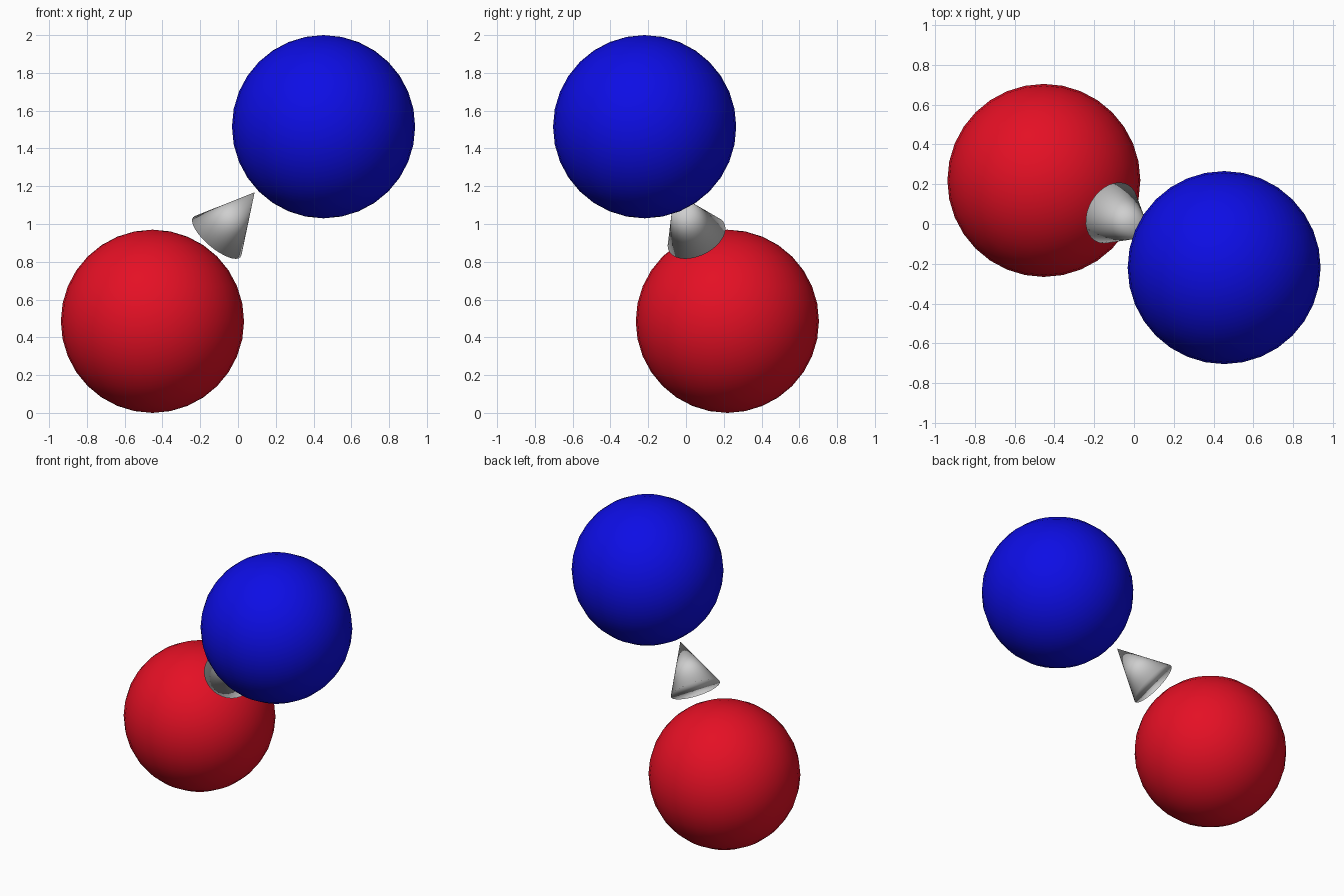
import bpy
from mathutils import Vector

if "Cube" in bpy.data.objects:
    bpy.data.objects.remove(bpy.data.objects["Cube"])


def material(name, color):
    m = bpy.data.materials.new(name)
    m.diffuse_color = (*color, 1.0)
    m.use_nodes = True
    m.node_tree.nodes["Principled BSDF"].inputs["Base Color"].default_value = m.diffuse_color
    return m


def finish(name, mat):
    ob = bpy.context.object
    ob.name = name
    ob.data.materials.append(mat)
    bpy.ops.object.shade_smooth()
    return ob


def ball(name, center, mat):
    bpy.ops.mesh.primitive_uv_sphere_add(segments=32, ring_count=16,
                                         radius=0.485, location=center)
    return finish(name, mat)


# Two balls, mirrored through the model centre
offset = Vector((0.453, -0.219, 0.515))
middle = Vector((0, 0, 1))
ball("lower_ball", middle - offset, material("red", (0.78, 0.005, 0.018)))
ball("upper_ball", middle + offset, material("blue", (0.004, 0.004, 0.78)))

# Small cone between them, pointing from the lower ball to the upper one
base = Vector((-0.112, 0.056, 0.930))
tip = Vector((0.088, -0.063, 1.168))
axis = tip - base
bpy.ops.mesh.primitive_cone_add(vertices=32, radius1=0.164, radius2=0,
                                depth=axis.length, location=(base + tip) / 2,
                                rotation=axis.to_track_quat('Z', 'Y').to_euler())
finish("pointer_cone", material("light grey", (0.62, 0.62, 0.62)))
